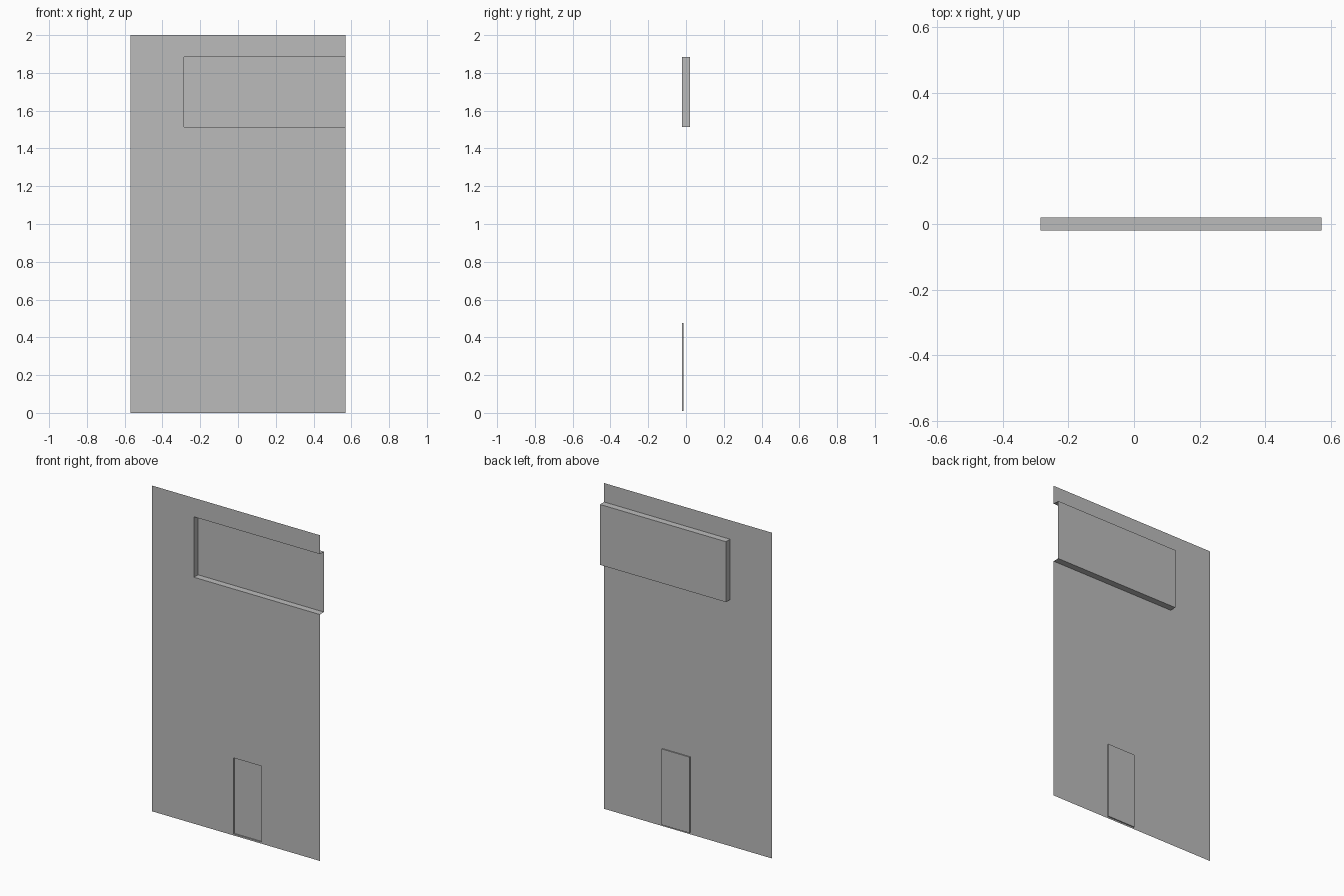
import bpy
import bmesh
from mathutils import Vector

cube = bpy.data.objects.get("Cube")
if cube:
    bpy.data.objects.remove(cube, do_unlink=True)

# Plain grey finish
grey = bpy.data.materials.new("plain_grey")
grey.use_nodes = True
color = (0.5, 0.5, 0.5, 1)
grey.diffuse_color = color
grey.node_tree.nodes["Principled BSDF"].inputs["Base Color"].default_value = color

HALF_W, HEIGHT, FRONT = 0.57, 2.0, -0.02

# Recesses: left, right, bottom, top, depth
sign_recess = (-0.285, HALF_W, 1.513, 1.884, 0.04)
door_recess = (-0.015, 0.175, 0.01, 0.476, 0.007)


def make_object(name, bm):
    mesh = bpy.data.meshes.new(name)
    bm.to_mesh(mesh)
    bm.free()
    mesh.materials.append(grey)
    obj = bpy.data.objects.new(name, mesh)
    bpy.context.collection.objects.link(obj)
    return obj


# Wall sheet, cut along the recess outlines
bm = bmesh.new()
corners = [(-HALF_W, 0), (HALF_W, 0), (HALF_W, HEIGHT), (-HALF_W, HEIGHT)]
bm.faces.new([bm.verts.new((x, FRONT, z)) for x, z in corners])


def cut(axis, value):
    normal = Vector((1, 0, 0)) if axis == 0 else Vector((0, 0, 1))
    bmesh.ops.bisect_plane(bm, geom=bm.verts[:] + bm.edges[:] + bm.faces[:],
                           plane_co=normal * value, plane_no=normal)


for left, right, bottom, top, depth in (sign_recess, door_recess):
    for x in (left, right):
        if abs(x) < HALF_W:
            cut(0, x)
    for z in (bottom, top):
        cut(2, z)

# Push each recess back; the sign recess stays open at the wall's side edge
for left, right, bottom, top, depth in (sign_recess, door_recess):
    inside = []
    for f in bm.faces:
        c = f.calc_center_median()
        if left < c.x < right and bottom < c.z < top:
            inside.append(f)
    result = bmesh.ops.extrude_face_region(bm, geom=inside)
    moved = [v for v in result["geom"] if isinstance(v, bmesh.types.BMVert)]
    bmesh.ops.translate(bm, verts=moved, vec=(0, depth, 0))
    bmesh.ops.delete(bm, geom=[f for f in inside if f.is_valid], context="FACES")
    side = [f for f in bm.faces
            if all(abs(v.co.x - HALF_W) < 1e-4 for v in f.verts)]
    bmesh.ops.delete(bm, geom=side, context="FACES")

# Merge the flat pieces and face the sheet forward
bmesh.ops.dissolve_limit(bm, angle_limit=0.01, verts=bm.verts[:], edges=bm.edges[:])
bmesh.ops.recalc_face_normals(bm, faces=bm.faces[:])
wall_face = max(bm.faces, key=lambda f: f.calc_area())
if wall_face.normal.y > 0:
    bmesh.ops.reverse_faces(bm, faces=bm.faces[:])
make_object("wall_with_recesses", bm)
